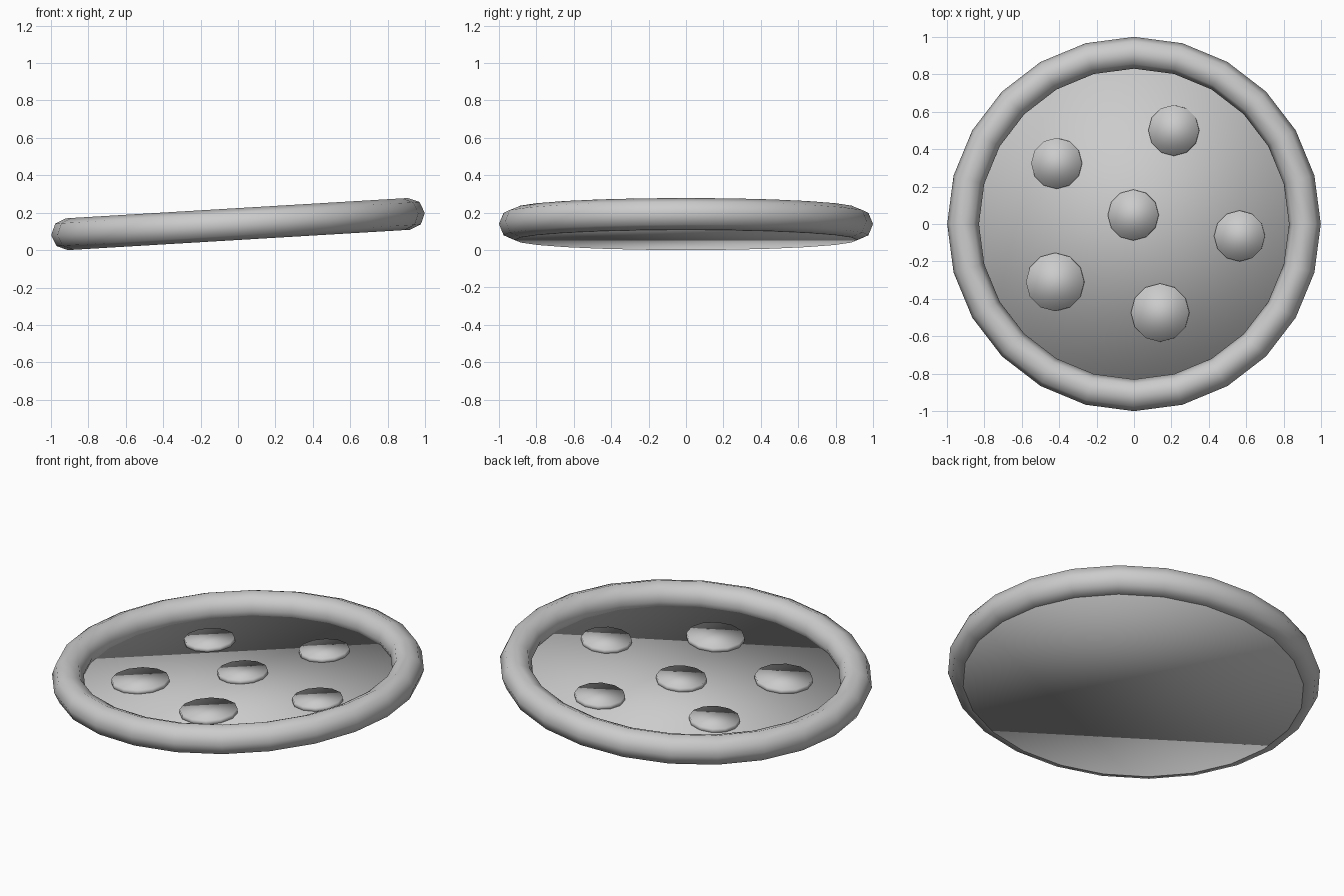
import bpy
from math import cos, radians, sin
from mathutils import Matrix

if "Cube" in bpy.data.objects:
    bpy.data.objects.remove(bpy.data.objects["Cube"])

TUBE = 0.085          # crust tube radius
RING = 1.0 - TUBE     # crust ring radius
TILT = radians(3.4)
MID = TUBE + RING * sin(TILT)
PLACE = Matrix.Translation((0, 0, MID)) @ Matrix.Rotation(-TILT, 4, 'Y')


def finish(name, loc):
    # smooth the part and tilt it with the whole dish
    ob = bpy.context.object
    ob.name = name
    bpy.ops.object.shade_smooth()
    ob.matrix_world = PLACE @ Matrix.Translation(loc)
    return ob


def disc(name, x, y, low, high, radius, sides):
    bpy.ops.mesh.primitive_cylinder_add(vertices=sides, radius=radius, depth=high - low)
    return finish(name, (x, y, (low + high) / 2))


# raised round rim
bpy.ops.mesh.primitive_torus_add(major_segments=24, minor_segments=8,
                                 major_radius=RING, minor_radius=TUBE)
finish("crust_rim", (0, 0, 0))

# flat base, flush with the underside of the rim
disc("base", 0, 0, -TUBE, -0.032, RING, 24)

# thin round toppings lying on the base
toppings = [(-0.415, 0.324, 0.136), (0.212, 0.50, 0.136), (-0.005, 0.048, 0.136),
            (0.564, -0.064, 0.136), (-0.423, -0.31, 0.156), (0.139, -0.474, 0.156)]
for i, (x, y, r) in enumerate(toppings):
    disc(f"topping_{i + 1}", x, y, -0.04, -0.008, r, 12)
